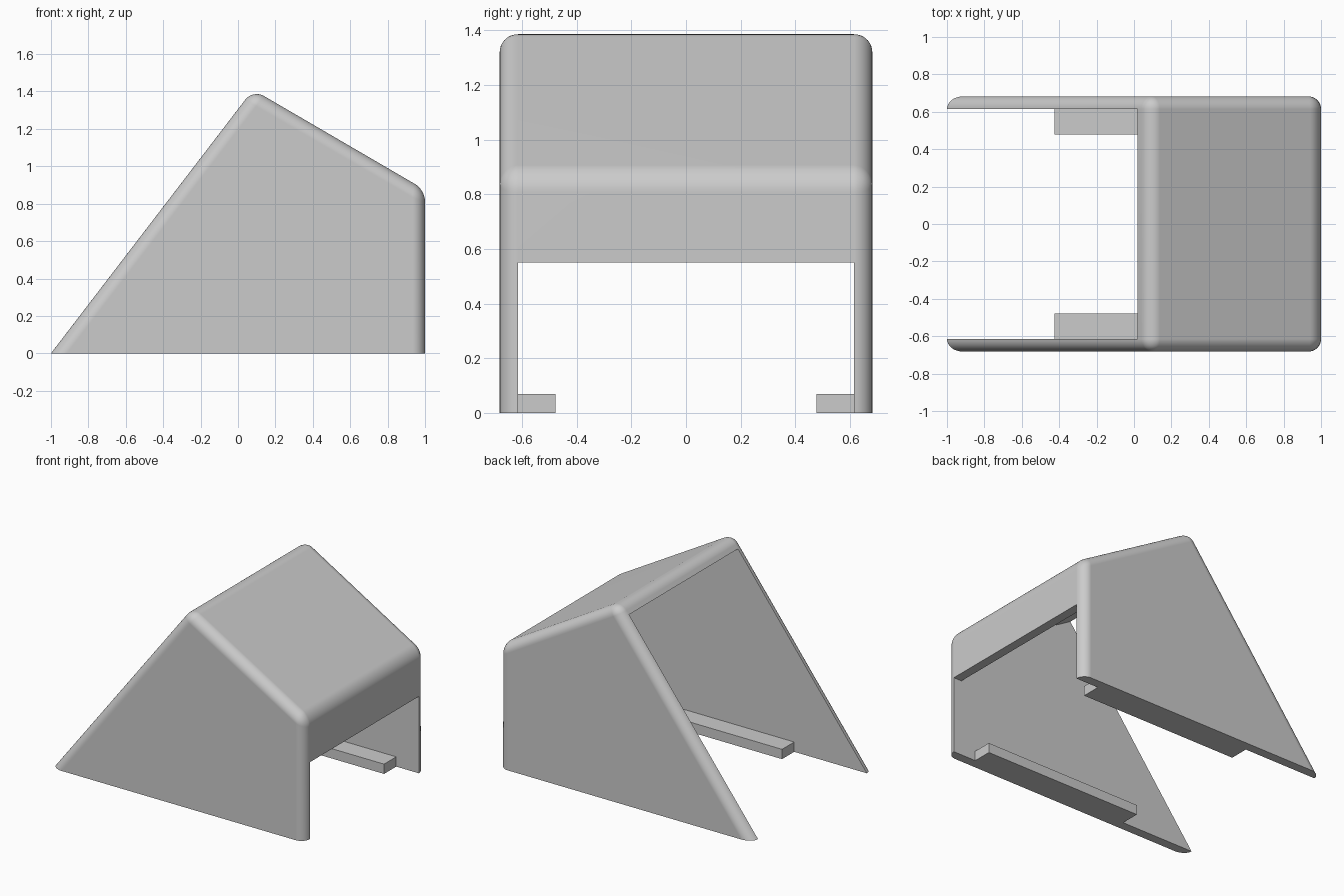
import bpy
import bmesh
import math

if "Cube" in bpy.data.objects:
    bpy.data.objects.remove(bpy.data.objects["Cube"], do_unlink=True)

HALF_WIDTH = 0.682    # outer half width in y
INNER = 0.615         # inner face of the side walls
ROUND = 0.067         # radius of the rounded outer edges

grey = bpy.data.materials.new("plain grey")
grey.use_nodes = True
colour = (0.6, 0.6, 0.6, 1)
grey.diffuse_color = colour
grey.node_tree.nodes["Principled BSDF"].inputs["Base Color"].default_value = colour


def prism(name, profile, y0, y1, radius=0):
    """Extrude an x-z profile from y0 to y1, rounding all edges off the floor."""
    bm = bmesh.new()
    face = bm.faces.new([bm.verts.new((x, y0, z)) for x, z in profile])
    grown = bmesh.ops.extrude_face_region(bm, geom=[face])["geom"]
    moved = [v for v in grown if isinstance(v, bmesh.types.BMVert)]
    bmesh.ops.translate(bm, verts=moved, vec=(0, y1 - y0, 0))
    bmesh.ops.recalc_face_normals(bm, faces=bm.faces)
    if radius:
        edges = [e for e in bm.edges if max(v.co.z for v in e.verts) > 0.01]
        bmesh.ops.bevel(bm, geom=edges, offset=radius, segments=8,
                        profile=0.5, affect='EDGES', clamp_overlap=True)
    mesh = bpy.data.meshes.new(name)
    bm.to_mesh(mesh)
    bm.free()
    mesh.materials.append(grey)
    obj = bpy.data.objects.new(name, mesh)
    bpy.context.collection.objects.link(obj)
    return obj


# Rounded outer body: long slope, pitched roof and upright end
shell = prism("housing_shell", [(-1, 0), (1, 0), (1, 0.874), (0.08, 1.41)],
              -HALF_WIDTH, HALF_WIDTH, ROUND)

# Hollow: open slope and floor, with a low doorway through the upright end
cutter = prism("hollow_cutter",
               [(-1.5, -0.2), (1.2, -0.2), (1.2, 0.55), (0.935, 0.55),
                (0.935, 0.798), (0.02, 1.331), (-0.5, 1.634), (-1.5, 1.634)],
               -INNER, INNER)
cutter.hide_render = True

bpy.ops.object.select_all(action='DESELECT')
shell.select_set(True)
bpy.context.view_layer.objects.active = shell
cut = shell.modifiers.new("hollow", 'BOOLEAN')
cut.operation = 'DIFFERENCE'
cut.solver = 'EXACT'
cut.object = cutter
bpy.ops.object.modifier_apply(modifier=cut.name)
bpy.data.objects.remove(cutter, do_unlink=True)
bpy.ops.object.shade_smooth_by_angle(angle=math.radians(30))
weighted = shell.modifiers.new("even_shading", 'WEIGHTED_NORMAL')
weighted.keep_sharp = True

# Floor runners along the inside of both side walls
for name, side in (("left_wall_runner", 1), ("right_wall_runner", -1)):
    prism(name, [(-0.425, 0), (0.82, 0), (0.82, 0.07), (-0.425, 0.07)],
          side * 0.478, side * INNER)
